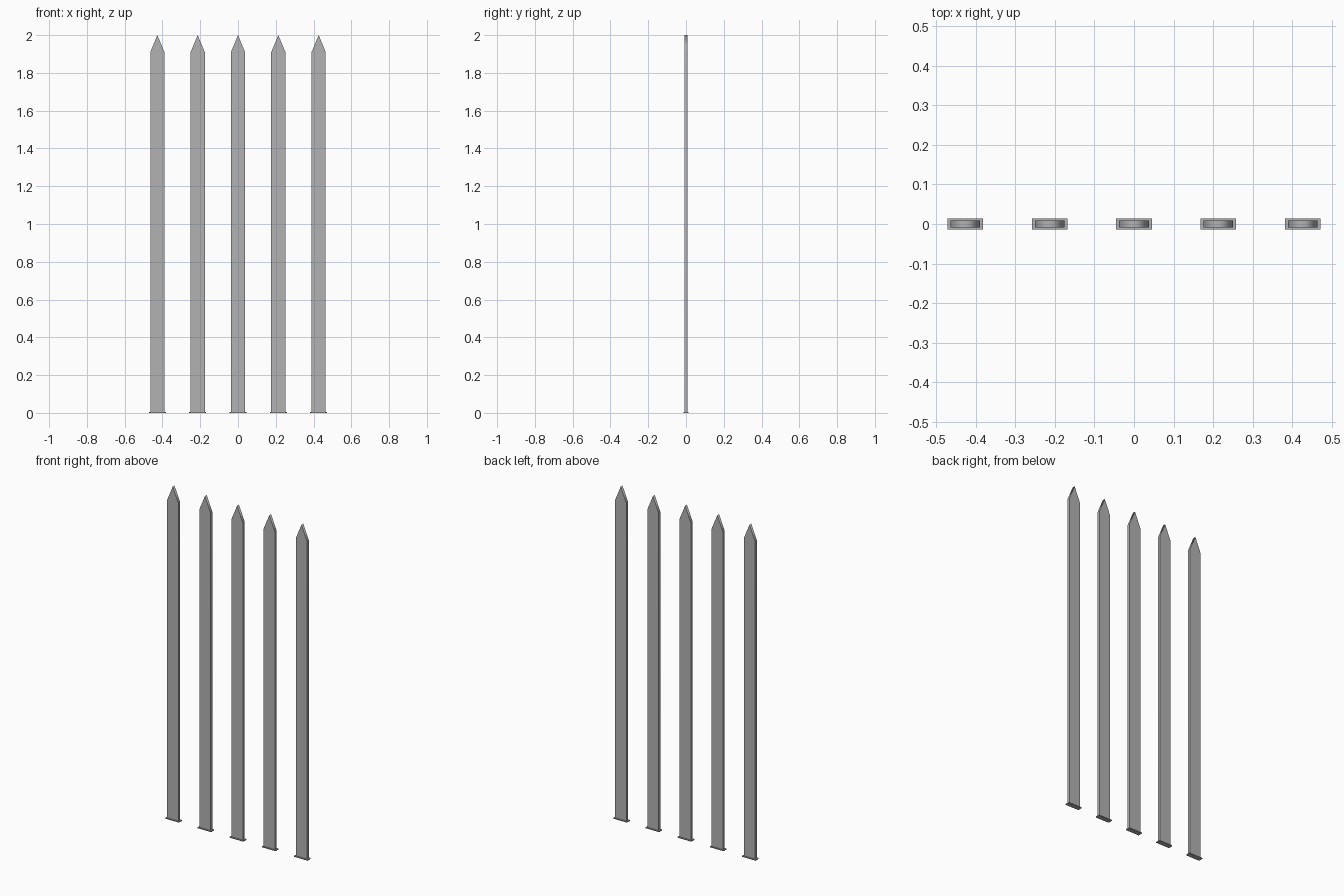
import bpy, bmesh

if "Cube" in bpy.data.objects:
    bpy.data.objects.remove(bpy.data.objects["Cube"])

W, D = 0.075, 0.017      # picket width and thickness
BW, BD, BH = 0.09, 0.028, 0.006   # foot plate
SHOULDER, TIP = 1.91, 2.0
SPACING = 0.2135

# dark painted metal
dark = bpy.data.materials.new("dark_metal")
dark.diffuse_color = (0.45, 0.45, 0.45, 1)
dark.use_nodes = True
dark.node_tree.nodes["Principled BSDF"].inputs["Base Color"].default_value = dark.diffuse_color


def finish(bm, name, x):
    bmesh.ops.recalc_face_normals(bm, faces=bm.faces)
    mesh = bpy.data.meshes.new(name)
    bm.to_mesh(mesh)
    bm.free()
    mesh.materials.append(dark)
    obj = bpy.data.objects.new(name, mesh)
    obj.location.x = x
    bpy.context.collection.objects.link(obj)


def picket(x, name):
    # pointed outline extruded through the thickness
    profile = [(-W / 2, BH), (W / 2, BH), (W / 2, SHOULDER), (0, TIP), (-W / 2, SHOULDER)]
    bm = bmesh.new()
    face = bm.faces.new([bm.verts.new((px, -D / 2, pz)) for px, pz in profile])
    ext = bmesh.ops.extrude_face_region(bm, geom=[face])
    verts = [g for g in ext["geom"] if isinstance(g, bmesh.types.BMVert)]
    bmesh.ops.translate(bm, verts=verts, vec=(0, D, 0))
    # rim smooth over the point, crisp along the front and back outlines
    for f in bm.faces:
        f.smooth = True
    for e in bm.edges:
        across = abs(e.verts[0].co.y - e.verts[1].co.y) > 1e-6
        e.smooth = across and e.verts[0].co.z > 1
    finish(bm, name, x)


def foot(x, name):
    # thin plate under the picket
    bm = bmesh.new()
    bmesh.ops.create_cube(bm, size=1)
    bmesh.ops.scale(bm, verts=bm.verts, vec=(BW, BD, BH))
    bmesh.ops.translate(bm, verts=bm.verts, vec=(0, 0, BH / 2))
    finish(bm, name, x)


# row of five pickets, each on its own foot
for i in range(5):
    x = (i - 2) * SPACING
    picket(x, f"picket_{i + 1}")
    foot(x, f"foot_{i + 1}")
